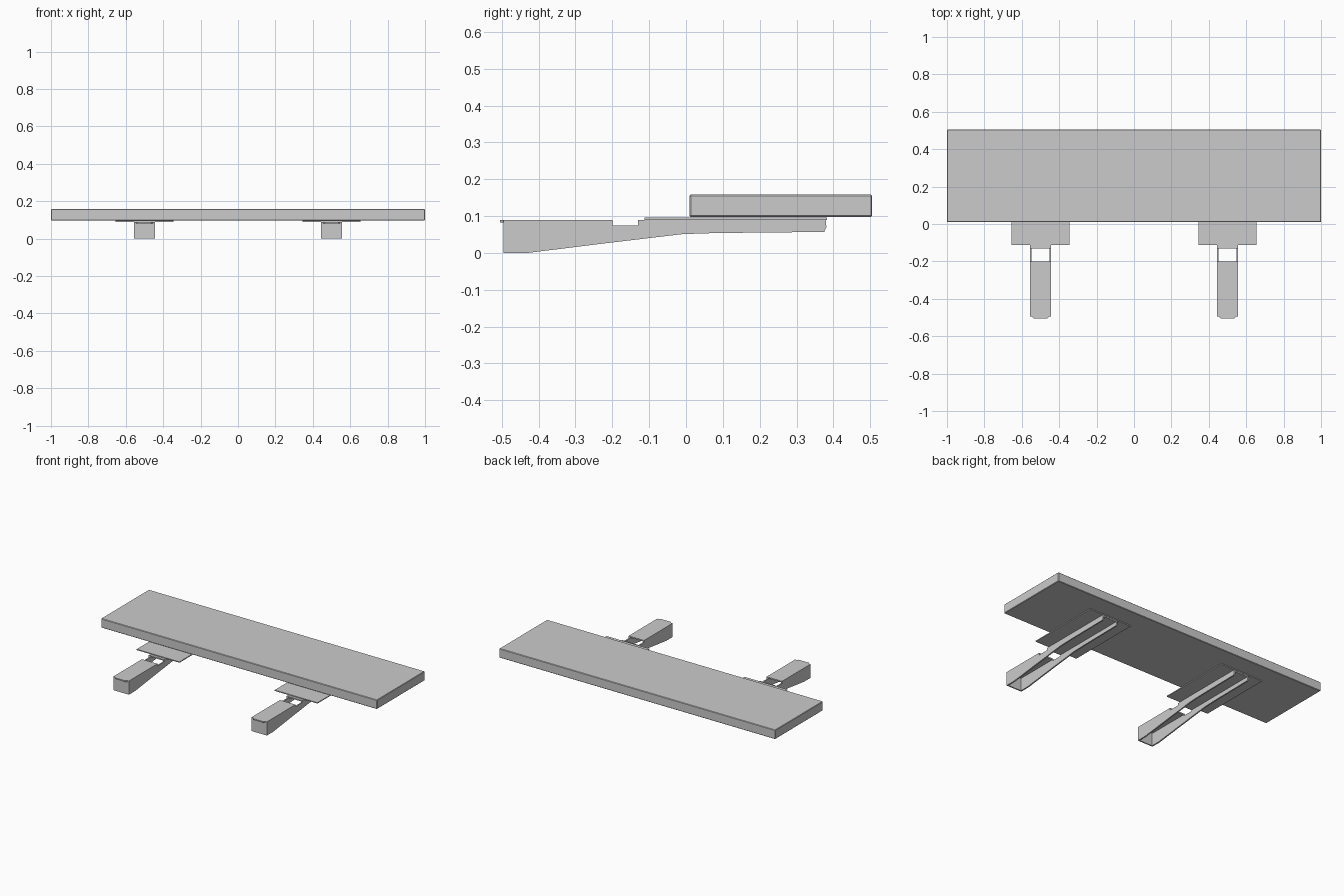
import bpy, bmesh
from mathutils import Vector

if "Cube" in bpy.data.objects:
    bpy.data.objects.remove(bpy.data.objects["Cube"])


def prism(name, points, axis, lo, hi, mirror=False, bevel=0.0):
    """Extrude a 2D outline: axis 'x' takes (y, z) points, axis 'z' takes (x, y)."""
    def place(p, d):
        return (d, p[0], p[1]) if axis == 'x' else (p[0], p[1], d)
    bm = bmesh.new()
    face = bm.faces.new([bm.verts.new(place(p, lo)) for p in points])
    ext = bmesh.ops.extrude_face_region(bm, geom=[face])
    verts = [g for g in ext['geom'] if isinstance(g, bmesh.types.BMVert)]
    bmesh.ops.translate(bm, verts=verts, vec=Vector(place((0, 0), hi - lo)))
    bmesh.ops.recalc_face_normals(bm, faces=bm.faces[:])
    mesh = bpy.data.meshes.new(name)
    bm.to_mesh(mesh)
    bm.free()
    ob = bpy.data.objects.new(name, mesh)
    bpy.context.collection.objects.link(ob)
    if bevel:
        mod = ob.modifiers.new("edge_bevel", 'BEVEL')
        mod.width = bevel
        mod.segments = 1
    if mirror:
        ob.modifiers.new("other_side", 'MIRROR').use_axis[0] = True
    return ob


def rect(a0, a1, b0, b1):
    return [(a0, b0), (a1, b0), (a1, b1), (a0, b1)]


CX, HALF, WALL = 0.50, 0.056, 0.009

# Shelf board
prism("shelf_board", rect(-1, 1, 0.01, 0.505), 'z', 0.098, 0.158, bevel=0.003)

# Thin mounting plates under the board
prism("mounting_plate", rect(CX - 0.155, CX + 0.155, -0.113, 0.382), 'z',
      0.090, 0.096, mirror=True)

# Tapered side walls of each bracket, notched along the top
side = [(-0.495, 0.0), (-0.43, 0.0), (-0.22, 0.026), (-0.01, 0.051),
        (0.08, 0.054), (0.375, 0.057), (0.381, 0.070), (0.379, 0.09),
        (-0.13, 0.09), (-0.13, 0.075), (-0.20, 0.075), (-0.20, 0.09),
        (-0.495, 0.09)]
prism("bracket_left_wall", side, 'x', CX - HALF, CX - HALF + WALL, mirror=True)
prism("bracket_right_wall", side, 'x', CX + HALF - WALL, CX + HALF, mirror=True)

# Channel roof behind the notch
inner = HALF - WALL
prism("bracket_rear_roof", rect(CX - inner, CX + inner, -0.13, 0.379), 'z',
      0.082, 0.090, mirror=True)

# Front cap with a chamfered lip
lip = [(CX - inner, -0.20), (CX - inner, -0.485), (CX - HALF, -0.485),
       (CX - HALF, -0.495), (CX - 0.045, -0.495), (CX - 0.036, -0.505),
       (CX + 0.036, -0.505), (CX + 0.045, -0.495), (CX + HALF, -0.495),
       (CX + HALF, -0.485), (CX + inner, -0.485), (CX + inner, -0.20)]
prism("bracket_front_cap", lip, 'z', 0.082, 0.090, mirror=True)

# Front end wall closing the channel
prism("bracket_end_wall", rect(CX - inner, CX + inner, -0.495, -0.487), 'z',
      0.0, 0.082, mirror=True)
